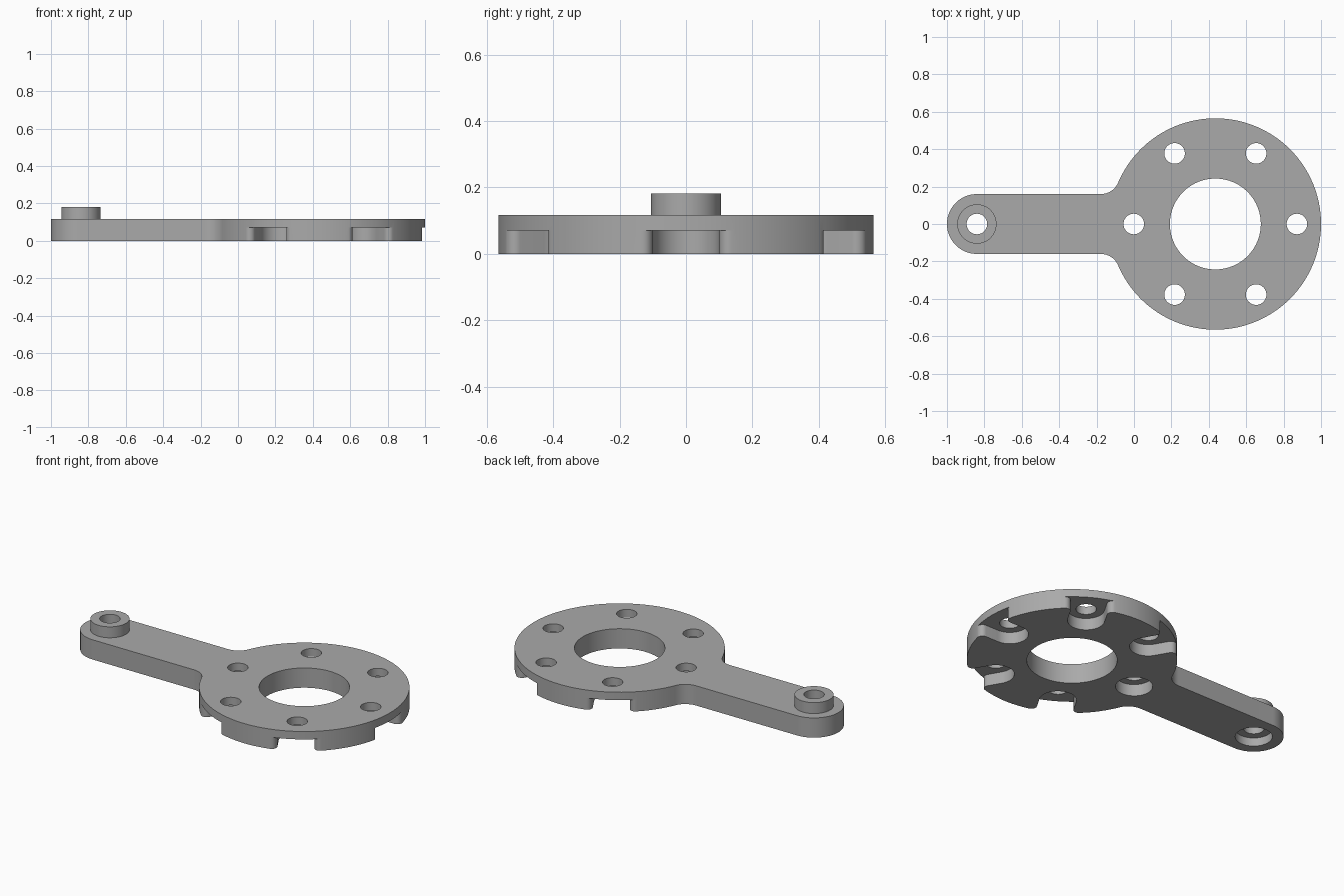
import bpy, bmesh
from math import sin, cos, pi, sqrt, atan2, radians
from mathutils import Matrix, Vector

old = bpy.data.objects.get("Cube")
if old:
    bpy.data.objects.remove(old, do_unlink=True)

# Main dimensions
DISC_X, DISC_R, BORE_R = 0.435, 0.565, 0.243
ARM_X, ARM_R = -0.84, 0.16
BOLT_CIRCLE, BOLT_R, SEAT_R = 0.436, 0.055, 0.1
THICK, POCKET, BOSS_TOP = 0.117, 0.07, 0.182

grey = bpy.data.materials.new("machined_grey")
grey.use_nodes = True
colour = (0.4, 0.4, 0.4, 1)
grey.diffuse_color = colour
grey.node_tree.nodes["Principled BSDF"].inputs["Base Color"].default_value = colour


def arc(cx, cy, r, a0, a1, n):
    return [(cx + r * cos(a0 + (a1 - a0) * i / n),
             cy + r * sin(a0 + (a1 - a0) * i / n)) for i in range(n + 1)]


def circle(cx, cy, r, n=64):
    return arc(cx, cy, r, 0, 2 * pi, n)[:-1]


def mirrored(half):
    """Close a half outline by reflecting it across the x axis."""
    return half + [(x, -y) for x, y in reversed(half) if abs(y) > 1e-6]


def prism(name, outline, z0, z1, matrix=Matrix()):
    bm = bmesh.new()
    face = bm.faces.new([bm.verts.new((x, y, z0)) for x, y in outline])
    made = bmesh.ops.extrude_face_region(bm, geom=[face])["geom"]
    bmesh.ops.translate(bm, vec=(0, 0, z1 - z0),
                        verts=[v for v in made if isinstance(v, bmesh.types.BMVert)])
    bmesh.ops.recalc_face_normals(bm, faces=bm.faces)
    bm.transform(matrix)
    mesh = bpy.data.meshes.new(name)
    bm.to_mesh(mesh)
    bm.free()
    mesh.materials.append(grey)
    obj = bpy.data.objects.new(name, mesh)
    bpy.context.collection.objects.link(obj)
    return obj


def cut(body, cutters):
    bpy.context.view_layer.objects.active = body
    for cutter in cutters:
        cutter.hide_render = True
        mod = body.modifiers.new("cut", "BOOLEAN")
        mod.operation, mod.solver, mod.object = "DIFFERENCE", "EXACT", cutter
        bpy.ops.object.modifier_apply(modifier=mod.name)
        bpy.data.objects.remove(cutter, do_unlink=True)


def smooth(obj):
    bpy.ops.object.select_all(action="DESELECT")
    obj.select_set(True)
    bpy.context.view_layer.objects.active = obj
    bpy.ops.object.shade_smooth_by_angle(angle=radians(30))


# Plate outline: disc, filleted neck and round-ended arm
fillet = 0.1
fy = ARM_R + fillet
dx = sqrt((DISC_R + fillet) ** 2 - fy ** 2)
join = atan2(fy, -dx)
half = arc(DISC_X, 0, DISC_R, 0, join, 56)
half += arc(DISC_X - dx, fy, fillet, join - pi, -pi / 2, 10)[1:]
half += arc(ARM_X, 0, ARM_R, pi / 2, pi, 20)
plate = prism("lever_plate", mirrored(half), 0, THICK)

# Radial slot outline: round inner end, rounded corners at the rim
lip = 0.03
ly = SEAT_R + lip
lx = sqrt((DISC_R - lip) ** 2 - ly ** 2)
slot = [(DISC_R + 0.1, 0.16)]
slot += arc(lx, ly, lip, atan2(ly, lx), -pi / 2, 8)
slot += arc(BOLT_CIRCLE, 0, SEAT_R, pi / 2, pi, 20)
slot = mirrored(slot)

# Central bore, bolt holes and underside pockets
cutters = [prism("bore_cutter", circle(DISC_X, 0, BORE_R, 96), -1, 1)]
for i in range(6):
    turn = Matrix.Translation(Vector((DISC_X, 0, 0))) @ Matrix.Rotation(i * pi / 3, 4, "Z")
    pocket = circle(BOLT_CIRCLE, 0, SEAT_R) if i == 3 else slot
    cutters.append(prism("pocket_cutter", pocket, -0.1, POCKET, turn))
    cutters.append(prism("bolt_cutter", circle(BOLT_CIRCLE, 0, BOLT_R, 48), -1, 1, turn))

# Arm end hole with its underside recess
cutters.append(prism("recess_cutter", circle(ARM_X, 0, SEAT_R), -0.1, 0.05))
cutters.append(prism("pivot_cutter", circle(ARM_X, 0, BOLT_R, 48), -1, 1))
cut(plate, cutters)
smooth(plate)

# Raised boss on the arm end
boss = prism("pivot_boss", circle(ARM_X, 0, 0.105), THICK - 0.002, BOSS_TOP)
cut(boss, [prism("boss_cutter", circle(ARM_X, 0, BOLT_R, 48), -1, 1)])
smooth(boss)
